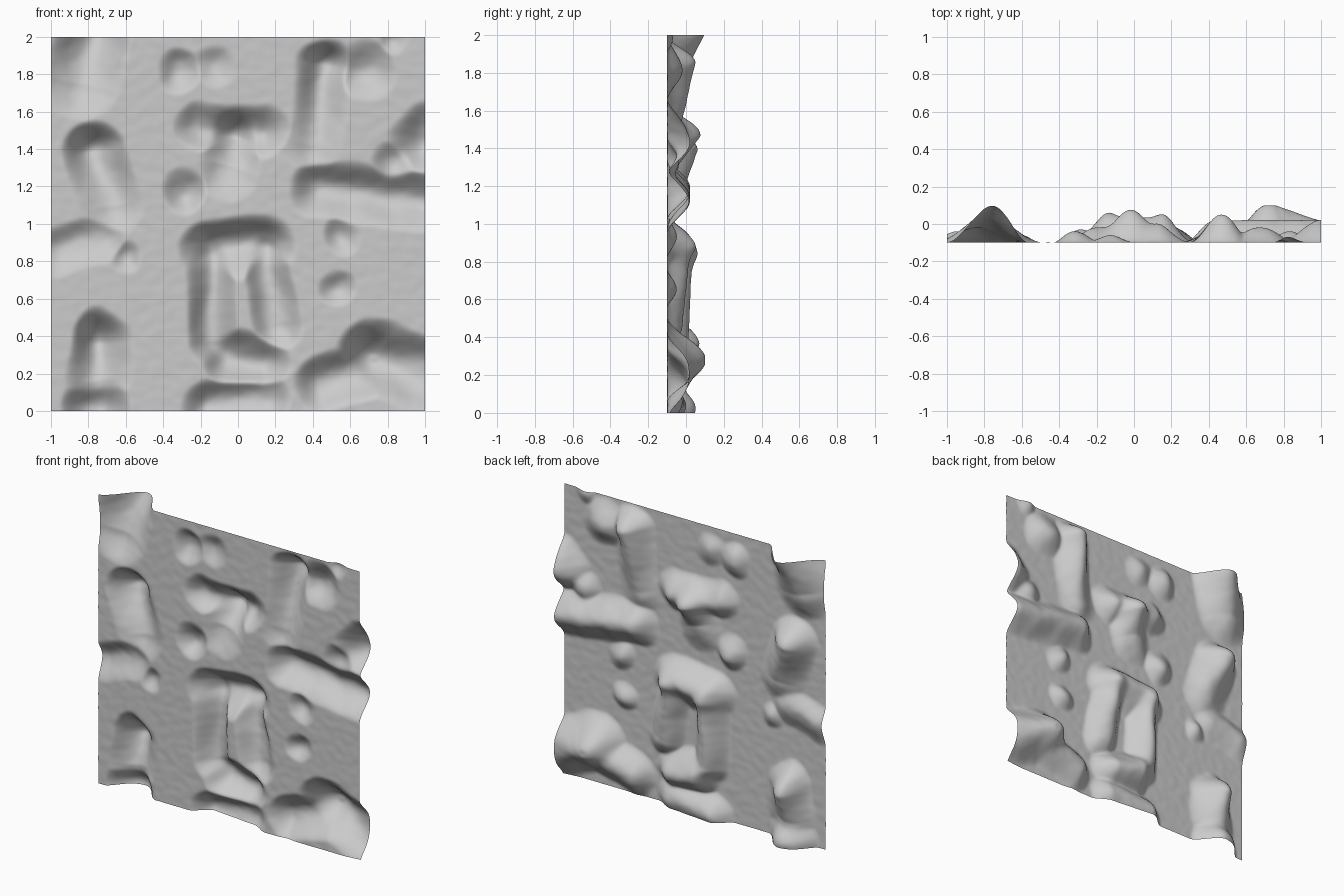
import bpy, bmesh
from mathutils import Vector, noise

N = 180          # grid resolution of the panel
BASE = -0.1      # y of the flat sheet

# long swellings: x1, z1, x2, z2, radius, height at start, height at end
RIDGES = [
    (-.77, 2.02, -.84, 1.75, .21, .20, .08),
    (-.76, 1.38, -.69, 1.10, .18, .16, .06),
    (-.95, .86, -.75, .92, .15, .06, .05),
    (-.73, .37, -.74, .16, .18, .17, .09),
    (-.20, 1.51, .13, 1.50, .15, .08, .10),
    (-.02, 1.46, -.06, 1.30, .18, .17, .06),
    (-.15, .86, .14, .90, .18, .14, .13),
    (-.15, .80, -.13, .36, .15, .13, .11),
    (.14, .85, .21, .45, .13, .12, .08),
    (-.05, .29, .12, .26, .17, .14, .12),
    (-.16, .04, .14, .06, .15, .10, .08),
    (.46, 1.84, .41, 1.42, .17, .15, .05),
    (.44, 1.19, .97, 1.12, .18, .12, .12),
    (.73, .29, 1.02, .18, .22, .20, .11),
    (.45, .14, .70, .22, .17, .10, .12),
]
# round swellings: x, z, radius, height
BUMPS = [
    (-.75, .01, .20, .15), (-.60, .83, .10, .04), (-.31, 1.81, .13, .06),
    (-.12, 1.85, .13, .04), (-.28, 1.18, .13, .07), (.55, .93, .11, .05),
    (.53, .66, .11, .05), (.99, 1.45, .20, .12), (.67, 1.82, .18, .08),
    (.84, 1.33, .14, .06), (.83, 1.98, .10, .03),
]


def bell(d, r):
    t = min(d / r, 1.0)
    return (1 - t * t) ** 2


def height(x, z):
    # slightly wandering position keeps the outlines organic
    w = noise.noise_vector(Vector((x * 5, z * 5, 3.0))) * 0.03
    p = Vector((x + w.x, z + w.y))
    total = 0.0
    for x1, z1, x2, z2, r, h1, h2 in RIDGES:
        a, ab = Vector((x1, z1)), Vector((x2 - x1, z2 - z1))
        t = max(0.0, min(1.0, (p - a).dot(ab) / ab.length_squared))
        total += ((h1 + (h2 - h1) * t) * bell((p - a - ab * t).length, r)) ** 3
    for bx, bz, r, h in BUMPS:
        total += (h * bell((p - Vector((bx, bz))).length, r)) ** 3
    h = total ** (1 / 3)                    # soft maximum of all swellings
    grain = noise.noise(Vector((x * 16, z * 20, 0.0))) * 0.002 + 0.001
    return min(0.2, max(0.0, h + grain))


# rippled wall panel: one open sheet bulging towards +y
bm = bmesh.new()
rows = []
for j in range(N + 1):
    z = 2 * j / N
    rows.append([bm.verts.new((-1 + 2 * i / N, BASE + height(-1 + 2 * i / N, z), z))
                 for i in range(N + 1)])
for j in range(N):
    for i in range(N):
        f = bm.faces.new((rows[j][i], rows[j][i + 1], rows[j + 1][i + 1], rows[j + 1][i]))
        f.smooth = True
mesh = bpy.data.meshes.new("rippled_panel")
bm.to_mesh(mesh)
bm.free()
bpy.context.collection.objects.link(bpy.data.objects.new("rippled_panel", mesh))
